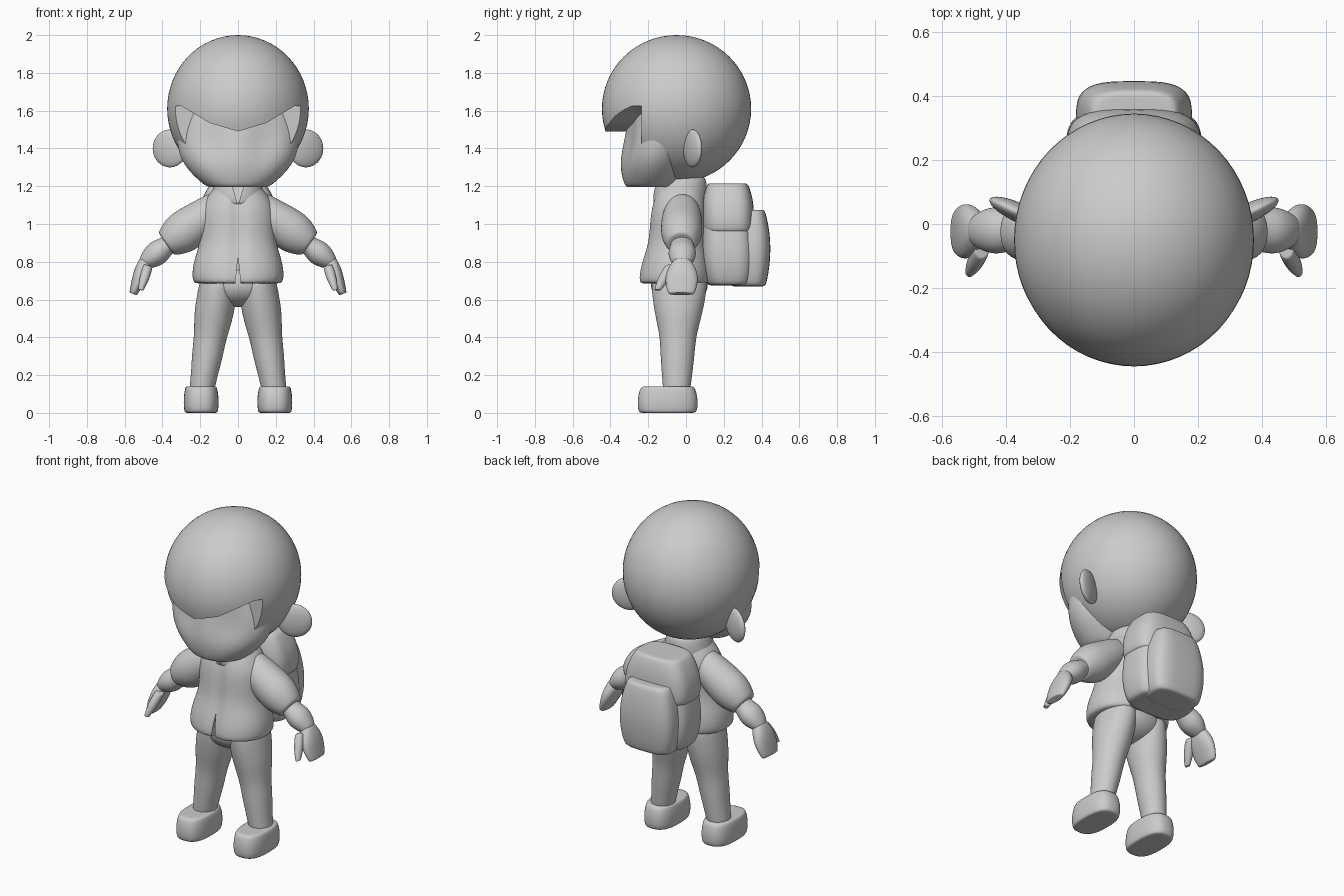
import bpy, bmesh, math
from mathutils import Vector, Matrix

cube = bpy.data.objects.get("Cube")
if cube:
    bpy.data.objects.remove(cube, do_unlink=True)

clay = bpy.data.materials.new("plain_grey")
clay.use_nodes = True
GREY = (.6, .6, .6, 1)
clay.diffuse_color = GREY
clay.node_tree.nodes["Principled BSDF"].inputs["Base Color"].default_value = GREY


def new_object(name, bm):
    """Turn a bmesh into a grey object in the scene."""
    bmesh.ops.recalc_face_normals(bm, faces=bm.faces[:])
    mesh = bpy.data.meshes.new(name)
    bm.to_mesh(mesh)
    bm.free()
    mesh.materials.append(clay)
    ob = bpy.data.objects.new(name, mesh)
    bpy.context.collection.objects.link(ob)
    return ob


def finish(ob, subdivide=False, mirror=False, cutter=None):
    """Apply the modifiers, then smooth the shading."""
    if subdivide:
        ob.modifiers.new("subdivide", 'SUBSURF').levels = 2
    if mirror:
        ob.modifiers.new("mirror", 'MIRROR').use_mirror_merge = False
    if cutter:
        cut = ob.modifiers.new("cut", 'BOOLEAN')
        cut.operation, cut.object, cut.solver = 'DIFFERENCE', cutter, 'EXACT'
    bpy.ops.object.select_all(action='DESELECT')
    ob.select_set(True)
    bpy.context.view_layer.objects.active = ob
    bpy.ops.object.convert(target='MESH')
    bpy.ops.object.shade_smooth_by_angle(angle=math.radians(40))
    if cutter:
        bpy.data.objects.remove(cutter, do_unlink=True)


def bridge(bm, lower, upper):
    """Join two loops of vertices with a band of quads."""
    for k in range(len(lower)):
        bm.faces.new((lower[k - 1], lower[k], upper[k], upper[k - 1]))


def loft(name, start, end, widths, depths, power=1, shape=None, **finishing):
    """Skin evenly spaced rings of given half widths and half depths (along y)."""
    bm = bmesh.new()
    start, end = Vector(start), Vector(end)
    along = end - start
    side = Vector((along.z, 0, -along.x)).normalized()
    sides, last = 32, len(widths) - 1
    # An inset ring at both ends rounds the rims
    stations = [(0, .85)] + [(i, 1) for i in range(last + 1)] + [(last, .85)]
    loops = []
    for i, scale in stations:
        loop = []
        for k in range(sides):
            turn = math.tau * k / sides
            c, s = (math.copysign(abs(v) ** power, v) * scale
                    for v in (math.cos(turn), math.sin(turn)))
            co = start + along * i / last + side * widths[i] * c
            co.y += depths[i] * s
            if shape:
                shape(co)
            loop.append(bm.verts.new(co))
        loops.append(loop)
    for lower, upper in zip(loops, loops[1:]):
        bridge(bm, lower, upper)
    bm.faces.new(loops[0])
    bm.faces.new(loops[-1])
    finish(new_object(name, bm), subdivide=True, **finishing)


def wedge_cutter(name, half_outline, back):
    """Extrude a left-right symmetric xz outline from well in front to y = back."""
    bm = bmesh.new()
    outline = half_outline + [(-x, z) for x, z in reversed(half_outline) if x]
    near, far = ([bm.verts.new((x, y, z)) for x, z in outline] for y in (-1, back))
    bridge(bm, near, far)
    bm.faces.new(near)
    bm.faces.new(far)
    ob = new_object(name, bm)
    ob.hide_render = True
    return ob


def ellipsoid(name, centre, radii, turn=0, **finishing):
    bm = bmesh.new()
    bmesh.ops.create_uvsphere(bm, u_segments=64, v_segments=32, radius=1)
    bm.transform(Matrix.Translation(centre) @ Matrix.Rotation(math.radians(turn), 4, 'Z')
                 @ Matrix.Diagonal((*radii, 1)))
    finish(new_object(name, bm), **finishing)


def bump(distance, spread):
    return math.exp(-(distance / spread) ** 2)


def face_shape(co):
    """Sink the eye sockets and lift a small nose."""
    if co.y < -.12:
        co.y += .035 * bump(abs(co.x) - .14, .07) * bump(co.z - 1.45, .08)
        co.y -= .01 * bump(co.x, .05) * bump(co.z - 1.37, .06)


def jacket_shape(co):
    """Press a closing seam into the front."""
    if co.y < -.1:
        co.y += .02 * bump(co.x, .02)


# Hair shell with a pointed fringe and an open face
opening = wedge_cutter("face_opening", back=-.235, half_outline=[
    (0, 1.49), (.15, 1.535), (.3, 1.625), (.5, 1.63), (.5, 1)])
ellipsoid("hair", centre=(0, -.05, 1.61), radii=(.375, .395, .39), cutter=opening)

# Face and ears
loft("face", start=(0, -.19, 1.195), end=(0, -.1, 1.65),
     widths=(.17, .295, .327, .327, .3),
     depths=(.135, .185, .187, .188, .19), shape=face_shape)
ellipsoid("ears", centre=(.36, .035, 1.4), radii=(.1, .03, .1), turn=25, mirror=True)

# Neck and open collar
ellipsoid("neck", centre=(0, -.03, 1.2), radii=(.08, .09, .15))
vee = wedge_cutter("collar_opening", back=-.06, half_outline=[(0, 1.1), (.06, 1.3)])
loft("collar", start=(0, -.035, 1.1), end=(0, -.025, 1.25),
     widths=(.15, .135, .115), depths=(.14, .145, .13), cutter=vee)

# Jacket body with a flared, split hem
split = wedge_cutter("hem_opening", back=-.15, half_outline=[(0, .83), (.022, .6)])
loft("jacket", start=(0, -.06, .685), end=(0, -.03, 1.21),
     widths=(.245, .242, .2, .2, .2, .11),
     depths=(.2, .19, .155, .155, .15, .11),
     power=.9, shape=jacket_shape, cutter=split)

# Arms: puffed sleeve, forearm with cuff, mitten hand and thumb
loft("sleeves", start=(.1, -.02, 1.09), end=(.38, -.025, .895),
     widths=(.09, .1, .11, .115, .075),
     depths=(.085, .105, .11, .11, .08), mirror=True)
loft("forearms", start=(.34, -.02, .915), end=(.5, -.02, .79),
     widths=(.05, .05, .068, .06, .035),
     depths=(.06, .06, .075, .07, .045), mirror=True)
loft("hands", start=(.485, -.02, .81), end=(.555, -.025, .63),
     widths=(.035, .043, .034, .022),
     depths=(.045, .083, .088, .07), power=.9, mirror=True)
loft("thumbs", start=(.475, -.08, .78), end=(.515, -.15, .65),
     widths=(.025, .028, .014), depths=(.03, .035, .018), mirror=True)

# Trousers and boots
ellipsoid("hips", centre=(0, -.035, .68), radii=(.2, .15, .12))
loft("trouser_legs", start=(.195, -.05, .1), end=(.1, -.035, .7),
     widths=(.065, .07, .082, .085, .103, .105, .1),
     depths=(.07, .08, .09, .095, .12, .14, .15), mirror=True)
loft("boots", start=(.195, -.097, 0), end=(.195, -.097, .14),
     widths=(.09, .095, .085), depths=(.157, .162, .145), power=.75, mirror=True)

# Backpack: main bag, rounded lid and bulging pocket
loft("backpack_body", start=(0, .23, .675), end=(0, .22, 1.03),
     widths=(.19, .218, .21, .19), depths=(.12, .145, .14, .13), power=.6)
loft("backpack_lid", start=(0, .225, .955), end=(0, .22, 1.215),
     widths=(.21, .215, .195, .15), depths=(.135, .138, .135, .11), power=.6)
loft("backpack_pocket", start=(0, .33, .67), end=(0, .33, 1.075),
     widths=(.16, .187, .178, .14), depths=(.095, .118, .118, .09), power=.6)
